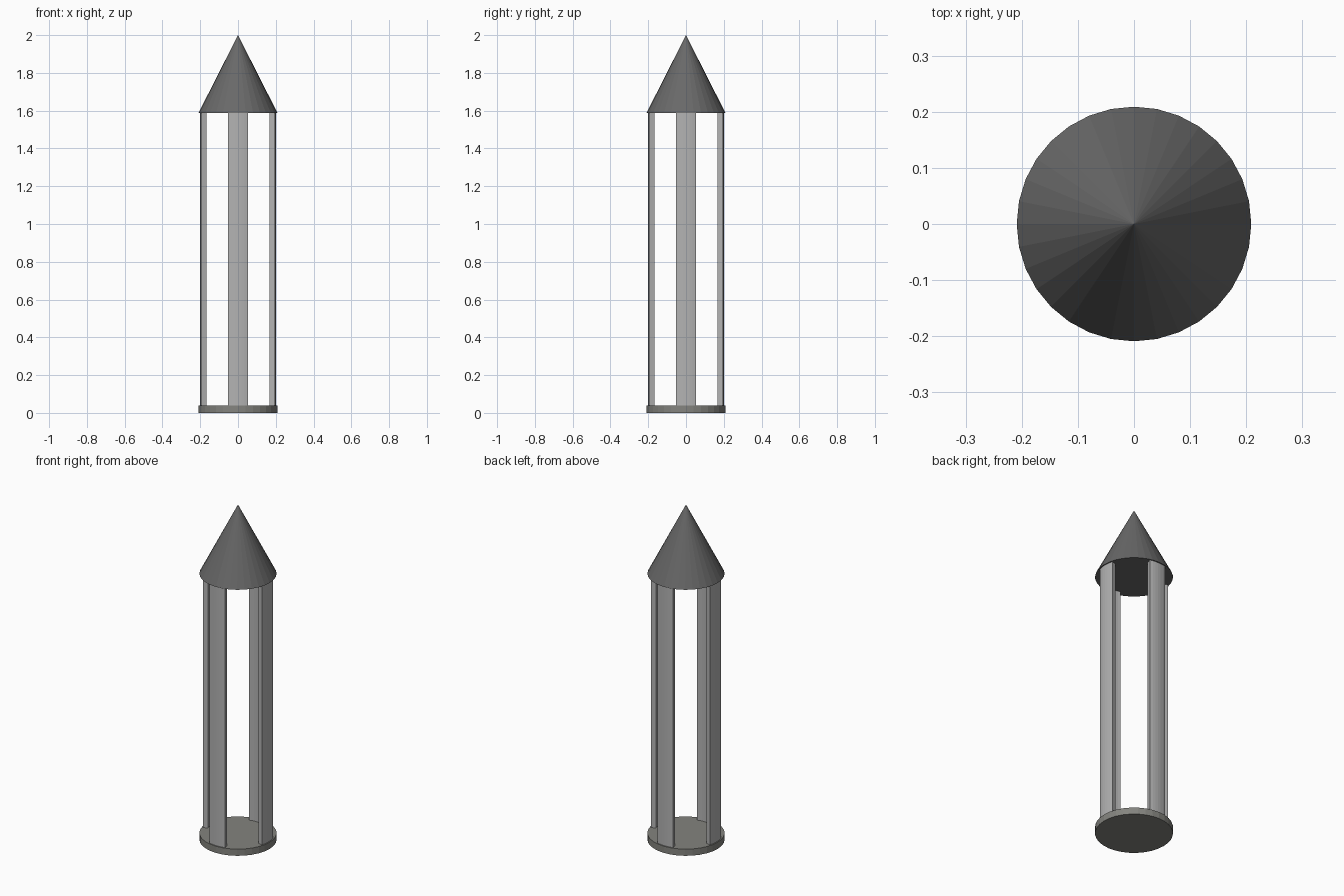
import bpy, bmesh
from math import sin, cos, pi, radians

if "Cube" in bpy.data.objects:
    bpy.data.objects.remove(bpy.data.objects["Cube"])

R = 0.209          # radius of base and roof
BASE_TOP = 0.04
ROOF_Z = 1.588
TOP = 2.0


def material(name, rgb):
    m = bpy.data.materials.new(name)
    m.diffuse_color = (*rgb, 1)
    m.use_nodes = True
    m.node_tree.nodes["Principled BSDF"].inputs["Base Color"].default_value = m.diffuse_color
    return m


def cone(name, r1, r2, z0, z1, mat):
    bpy.ops.mesh.primitive_cone_add(vertices=32, radius1=r1, radius2=r2,
                                    depth=z1 - z0, location=(0, 0, (z0 + z1) / 2))
    ob = bpy.context.object
    ob.name = name
    ob.data.materials.append(mat)
    return ob


def curved_post(name, angle, mat, outer=0.202, inner=0.174, half=radians(15), segs=6):
    """Slice of a tube wall, extruded upwards."""
    steps = [angle - half + 2 * half * i / segs for i in range(segs + 1)]
    profile = [(outer * cos(a), outer * sin(a)) for a in steps]
    profile += [(inner * cos(a), inner * sin(a)) for a in reversed(steps)]
    bm = bmesh.new()
    face = bm.faces.new([bm.verts.new((x, y, BASE_TOP)) for x, y in profile])
    ext = bmesh.ops.extrude_face_region(bm, geom=[face])
    top = [v for v in ext["geom"] if isinstance(v, bmesh.types.BMVert)]
    bmesh.ops.translate(bm, verts=top, vec=(0, 0, ROOF_Z - BASE_TOP))
    bmesh.ops.recalc_face_normals(bm, faces=bm.faces)
    me = bpy.data.meshes.new(name)
    bm.to_mesh(me)
    bm.free()
    ob = bpy.data.objects.new(name, me)
    bpy.context.collection.objects.link(ob)
    me.materials.append(mat)
    return ob


roof_grey = material("roof_grey", (0.14, 0.14, 0.14))
base_grey = material("base_grey", (0.23, 0.23, 0.21))
post_grey = material("post_grey", (0.45, 0.45, 0.45))

# Base disc and conical roof
cone("base_disc", R, R, 0, BASE_TOP, base_grey)
cone("cone_roof", R, 0, ROOF_Z, TOP, roof_grey)

# Four curved posts
for i, side in enumerate(("right", "back", "left", "front")):
    curved_post(side + "_post", i * pi / 2, post_grey)
